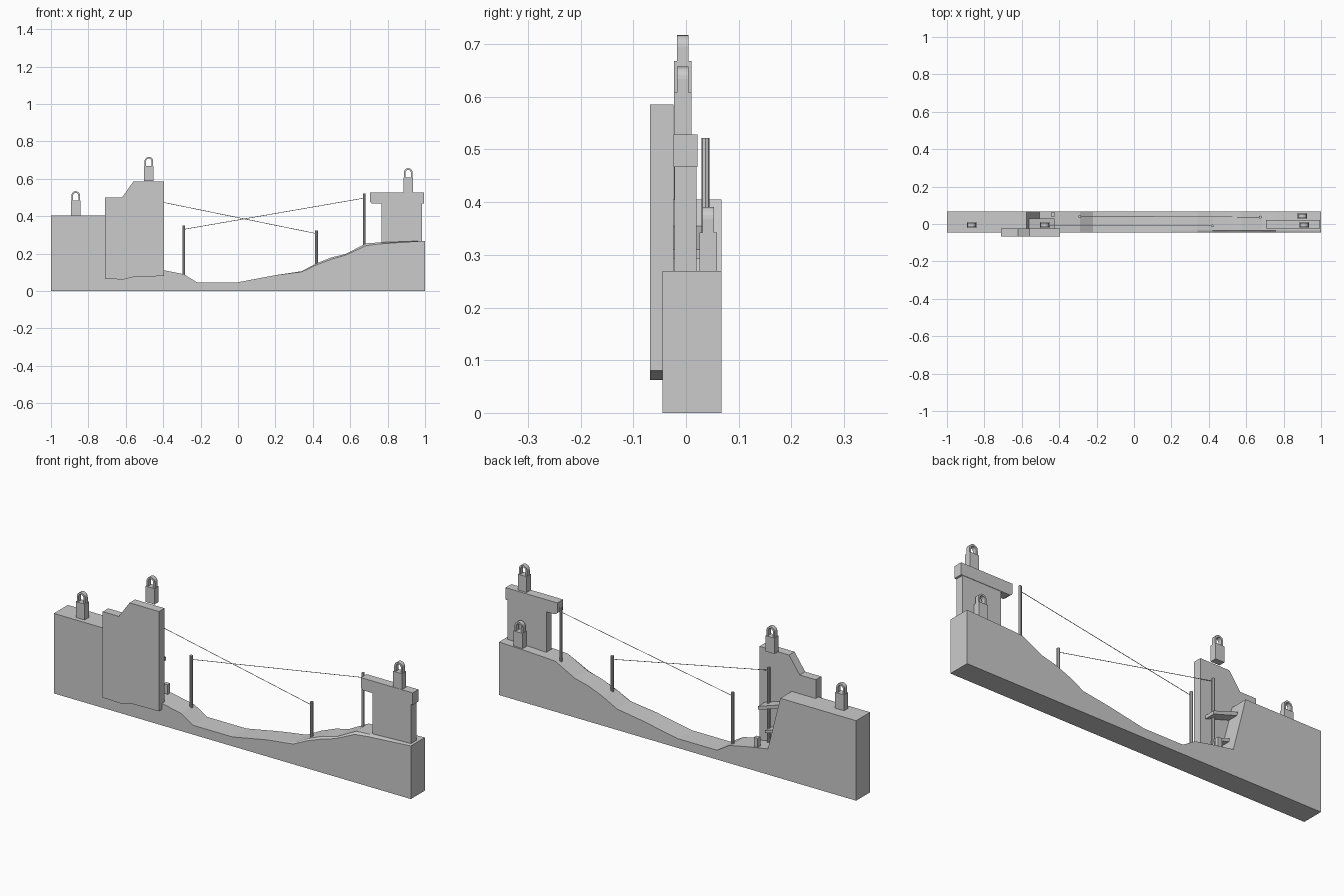
import bpy, bmesh, math
from mathutils import Vector

if "Cube" in bpy.data.objects:
    bpy.data.objects.remove(bpy.data.objects["Cube"])


def finish(name, bm):
    bmesh.ops.recalc_face_normals(bm, faces=bm.faces)
    me = bpy.data.meshes.new(name)
    bm.to_mesh(me)
    bm.free()
    ob = bpy.data.objects.new(name, me)
    bpy.context.collection.objects.link(ob)
    return ob


def extrude_xz(name, pts, y0, y1):
    """Closed x-z outline extruded from y0 to y1."""
    bm = bmesh.new()
    a = [bm.verts.new((x, y0, z)) for x, z in pts]
    b = [bm.verts.new((x, y1, z)) for x, z in pts]
    bm.faces.new(a)
    bm.faces.new(b[::-1])
    n = len(pts)
    for i in range(n):
        j = (i + 1) % n
        bm.faces.new((a[i], a[j], b[j], b[i]))
    return finish(name, bm)


def box(name, x0, x1, y0, y1, z0, z1):
    return extrude_xz(name, [(x0, z0), (x1, z0), (x1, z1), (x0, z1)], y0, y1)


def rod(name, p, q, r, sides):
    p, q = Vector(p), Vector(q)
    bm = bmesh.new()
    bmesh.ops.create_cone(bm, cap_ends=True, segments=sides,
                          radius1=r, radius2=r, depth=(q - p).length)
    ob = finish(name, bm)
    ob.location = (p + q) / 2
    ob.rotation_euler = (q - p).to_track_quat('Z', 'Y').to_euler()
    return ob


def turret(name, x, y, z):
    """Block with an open arch on top."""
    box(name + "_block", x - 0.025, x + 0.025, y - 0.0165, y + 0.0165, z, z + 0.08)
    zc = z + 0.106

    def arc(r):
        return [(x + r * math.cos(math.pi * i / 10), zc + r * math.sin(math.pi * i / 10))
                for i in range(11)]
    outer, inner = arc(0.023), arc(0.014)
    base = z + 0.079
    pts = ([(x + 0.023, base)] + outer + [(x - 0.023, base), (x - 0.014, base)]
           + inner[::-1] + [(x + 0.014, base)])
    extrude_xz(name + "_arch", pts, y - 0.011, y + 0.011)


# Ground: lengthwise sections (x, height, drop of the front edge)
sections = [(-1, .405, 0), (-.575, .405, 0), (-.505, .13, 0), (-.39, .11, 0),
            (-.29, .09, 0), (-.22, .047, 0), (0, .047, 0), (.2, .085, 0),
            (.34, .106, .004), (.42, .148, .008), (.5, .18, .01), (.575, .198, .006),
            (.685, .255, .012), (.76, .26, .008), (1, .269, 0)]
bm = bmesh.new()
rings = []
for x, z, d in sections:
    rings.append([bm.verts.new(c) for c in (
        (x, -.045, 0), (x, -.045, z - d), (x, -.034, z), (x, .067, z), (x, .067, 0))])
for a, b in zip(rings, rings[1:]):
    for i in range(5):
        j = (i + 1) % 5
        bm.faces.new((a[i], a[j], b[j], b[i]))
bm.faces.new(rings[0])
bm.faces.new(rings[-1][::-1])
finish("ground", bm)

# Left front wall slab
extrude_xz("left_wall", [(-.71, .065), (-.61, .062), (-.55, .077), (-.395, .08),
                         (-.395, .585), (-.56, .585), (-.62, .5), (-.71, .5)],
           -.068, -.024)

# Right keep and its overhanging top
box("right_keep", .768, .985, -.022, .02, .25, .47)
extrude_xz("right_keep_top", [(.718, .467), (.995, .467), (.995, .528),
                              (.705, .528), (.705, .477)], -.024, .022)

# Turrets
turret("left_turret", -.868, -.006, .405)
turret("wall_turret", -.477, -.006, .588)
turret("keep_turret", .91, -.006, .528)
turret("rear_turret", .9, .042, .262)

# Rope poles and ropes
for name, x, y, z0, z1 in (("near_left_pole", -.29, .04, .08, .35),
                           ("near_right_pole", .42, -.01, .14, .325),
                           ("far_right_pole", .675, .037, .24, .522),
                           ("far_left_pole", -.457, -.01, .11, .5)):
    rod(name, (x, y, z0), (x, y, z1), .0075, 8)
rod("rising_rope", (-.29, .04, .33), (.675, .037, .497), .0015, 6)
rod("falling_rope", (.42, -.01, .307), (-.457, -.01, .486), .0015, 6)

# Ledges and step block behind the left wall
extrude_xz("upper_ledge", [(-.57, .338), (-.425, .293), (-.425, .31), (-.57, .357)], -.024, .03)
extrude_xz("lower_ledge", [(-.54, .2), (-.455, .178), (-.455, .192), (-.54, .216)], -.024, .018)
box("step_block", -.445, -.423, .04, .062, .11, .165)
